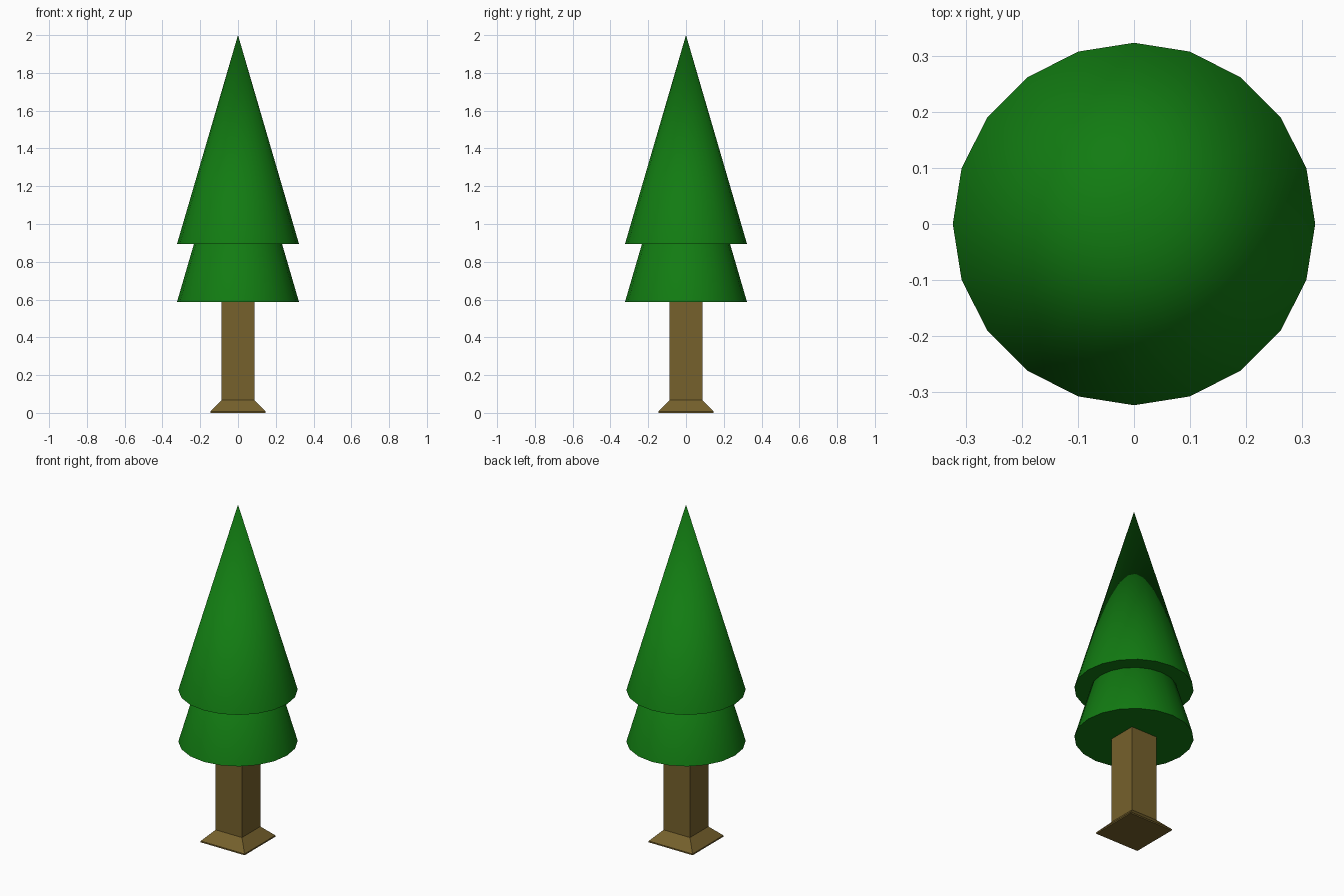
import bpy, bmesh, math

if "Cube" in bpy.data.objects:
    bpy.data.objects.remove(bpy.data.objects["Cube"])


def material(name, color):
    mat = bpy.data.materials.new(name)
    mat.diffuse_color = (*color, 1.0)
    mat.use_nodes = True
    mat.node_tree.nodes["Principled BSDF"].inputs["Base Color"].default_value = mat.diffuse_color
    return mat


green = material("needles_green", (0.006, 0.2, 0.006))
brown = material("bark_brown", (0.18, 0.12, 0.025))


# Foliage: two identical 20-sided smooth cones, nested
def foliage_cone(name, base_z, radius=0.323, height=1.106):
    bpy.ops.mesh.primitive_cone_add(vertices=20, radius1=radius, radius2=0,
                                    depth=height, location=(0, 0, base_z + height / 2))
    cone = bpy.context.object
    cone.name = name
    cone.data.materials.append(green)
    bpy.ops.object.shade_smooth_by_angle(angle=math.radians(30))


foliage_cone("lower_foliage", 0.587)
foliage_cone("upper_foliage", 0.894)

# Trunk: square rings (half width, z) with a flared foot
profile = [(0.145, 0.0), (0.145, 0.008), (0.087, 0.068), (0.087, 0.6)]
bm = bmesh.new()
rings = [[bm.verts.new((sx * w, sy * w, z))
          for sx, sy in ((-1, -1), (1, -1), (1, 1), (-1, 1))]
         for w, z in profile]
for low, high in zip(rings, rings[1:]):
    for i in range(4):
        j = (i + 1) % 4
        bm.faces.new((low[i], low[j], high[j], high[i]))
bm.faces.new(rings[0][::-1])
bm.faces.new(rings[-1])
mesh = bpy.data.meshes.new("trunk")
bm.to_mesh(mesh)
bm.free()
mesh.materials.append(brown)
trunk = bpy.data.objects.new("trunk", mesh)
bpy.context.collection.objects.link(trunk)
